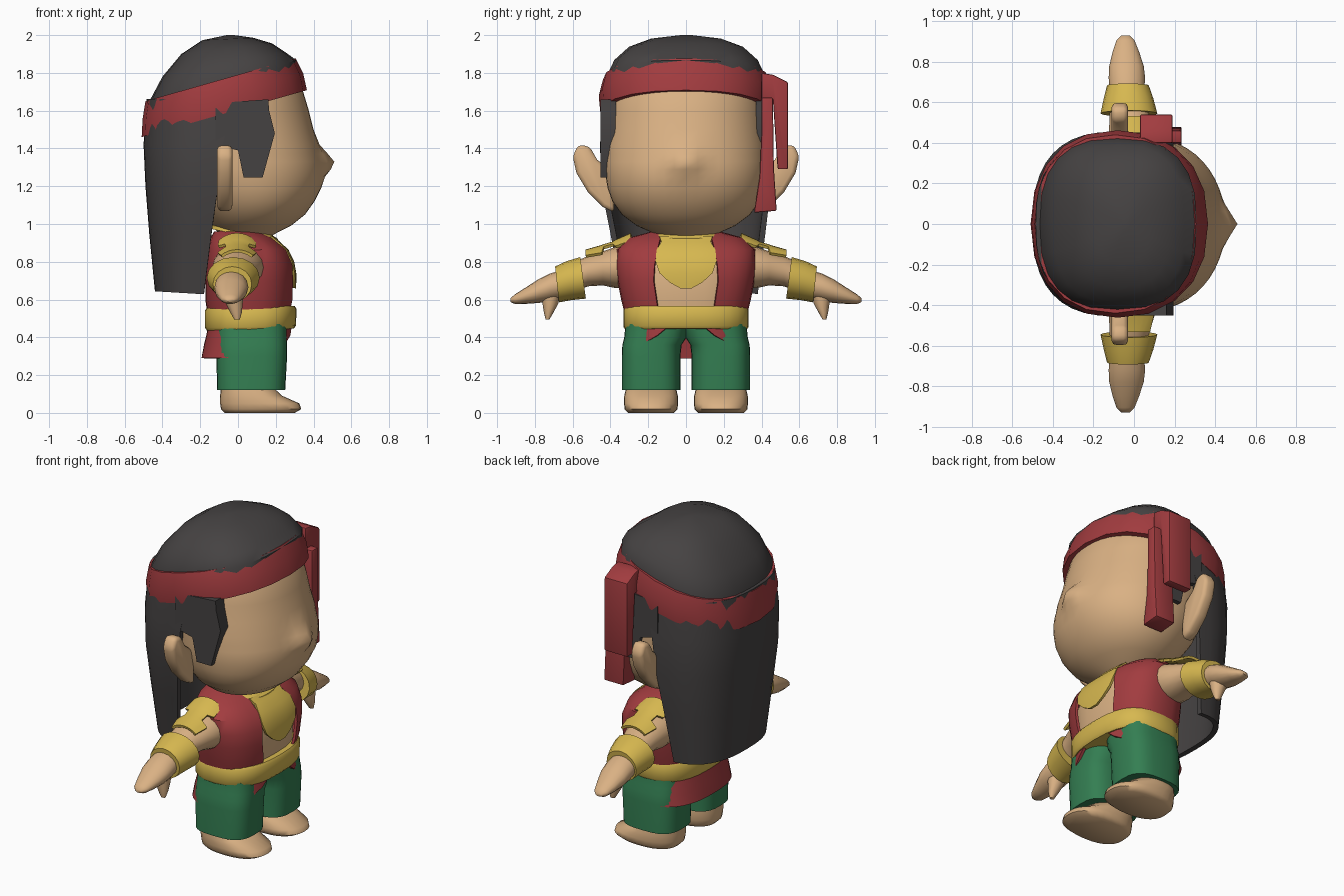
import bpy, bmesh, math

if "Cube" in bpy.data.objects:
    bpy.data.objects.remove(bpy.data.objects["Cube"])


def material(name, rgb):
    m = bpy.data.materials.new(name)
    m.diffuse_color = (*rgb, 1)
    m.use_nodes = True
    m.node_tree.nodes["Principled BSDF"].inputs["Base Color"].default_value = m.diffuse_color
    return m


SKIN = material("skin", (0.70, 0.44, 0.23))
HAIR = material("dark_hair", (0.060, 0.055, 0.055))
RED = material("red_cloth", (0.36, 0.045, 0.050))
GOLD = material("gold", (0.68, 0.48, 0.080))
GREEN = material("green_cloth", (0.034, 0.21, 0.085))


def power(c, n):
    return math.copysign(abs(c) ** (2 / n), c)


def angles(segs, a0=None, a1=None):
    """Angles of a full loop, or of an arc from a0 to a1 inclusive."""
    if a0 is None:
        return [2 * math.pi * i / segs for i in range(segs)]
    return [a0 + (a1 - a0) * i / segs for i in range(segs + 1)]


def ring(z, xb, xf, ry, cy=0, slope=0, n=2.6, angs=None, segs=28):
    """Level rounded-box ring from back xb to front xf; slope tilts it in x."""
    cx, rx = (xb + xf) / 2, (xf - xb) / 2
    pts = []
    for a in angs or angles(segs):
        x = cx + rx * power(math.cos(a), n)
        pts.append((x, cy + ry * power(math.sin(a), n), z + slope * x))
    return pts


def limb(y, cz, cx, rx, rz, lean=0, angs=None):
    """Upright ring across a limb running along y."""
    return [(cx + rx * math.cos(a), y + lean * math.sin(a), cz + rz * math.sin(a))
            for a in angs or angles(16)]


def front_angle(w, ry, n=2.6):
    """Angle at which a ring of half width ry reaches y = w."""
    return math.asin(min(1, w / ry) ** (n / 2))


def finish(name, bm, mat, mirror=False, thick=0, bevel=0, smooth=40):
    bmesh.ops.recalc_face_normals(bm, faces=bm.faces)
    me = bpy.data.meshes.new(name)
    bm.to_mesh(me)
    bm.free()
    me.materials.append(mat)
    ob = bpy.data.objects.new(name, me)
    bpy.context.collection.objects.link(ob)
    bpy.ops.object.select_all(action='DESELECT')
    ob.select_set(True)
    bpy.context.view_layer.objects.active = ob
    mods = []
    if thick:
        m = ob.modifiers.new("thickness", 'SOLIDIFY')
        m.thickness, m.offset = thick, 0
        mods.append(m.name)
    if bevel:
        m = ob.modifiers.new("soft_edges", 'BEVEL')
        m.width, m.segments = bevel, 2
        mods.append(m.name)
    if mirror:
        m = ob.modifiers.new("other_side", 'MIRROR')
        m.use_axis = (False, True, False)
        m.use_mirror_merge = False
        mods.append(m.name)
    for m in mods:
        bpy.ops.object.modifier_apply(modifier=m)
    bpy.ops.object.shade_smooth_by_angle(angle=math.radians(smooth))
    return ob


def loft(name, rings, mat, closed=True, caps=True, tube=False, **kw):
    """Skin a list of rings; closed joins each loop, tube joins last to first."""
    bm = bmesh.new()
    rows = [[bm.verts.new(p) for p in r] for r in rings]
    k = len(rows[0])
    pairs = list(zip(rows, rows[1:])) + ([(rows[-1], rows[0])] if tube else [])
    for a, b in pairs:
        for i in range(k if closed else k - 1):
            j = (i + 1) % k
            bm.faces.new((a[i], a[j], b[j], b[i]))
    if closed and caps and not tube:
        bm.faces.new(rows[0])
        bm.faces.new(rows[-1])
    return finish(name, bm, mat, **kw)


def prism(name, poly, lo, hi, axis, mat, **kw):
    """Extrude a polygon along x (poly in y,z) or along y (poly in x,z)."""
    bm = bmesh.new()
    put = (lambda p, d: (d, *p)) if axis == 'x' else (lambda p, d: (p[0], d, p[1]))
    a = [bm.verts.new(put(p, lo)) for p in poly]
    b = [bm.verts.new(put(p, hi)) for p in poly]
    bm.faces.new(a)
    bm.faces.new(b)
    for i in range(len(poly)):
        j = (i + 1) % len(poly)
        bm.faces.new((a[i], a[j], b[j], b[i]))
    return finish(name, bm, mat, **kw)


# Head with a soft nose bump
head = [(.90, -.05, .12, .08), (.95, -.10, .20, .17), (.99, -.14, .28, .26),
        (1.05, -.20, .355, .34), (1.12, -.25, .405, .39), (1.19, -.30, .44, .415),
        (1.25, -.33, .45, .425), (1.29, -.34, .45, .43), (1.33, -.35, .445, .43),
        (1.37, -.37, .435, .43), (1.42, -.38, .425, .43), (1.5, -.40, .40, .42),
        (1.6, -.42, .375, .415), (1.7, -.41, .345, .40), (1.8, -.30, .28, .34)]
rings = []
for r in head:
    rings.append([(x + (.065 * math.exp(-(y / .07) ** 2 - ((z - 1.33) / .06) ** 2) if x > .2 else 0),
                   y, z) for x, y, z in ring(*r, n=2.1, segs=48)])
loft("head", rings, SKIN, smooth=60)

# Ears
ear = [(.38, 1.06), (.44, 1.09), (.52, 1.17), (.58, 1.27), (.60, 1.36),
       (.57, 1.42), (.51, 1.41), (.47, 1.34), (.38, 1.27)]
prism("ears", ear, -.11, -.03, 'x', SKIN, mirror=True, bevel=.022, smooth=60)

# Hair: crown, long back sheet, side locks
crown = [(1.66, -.46, .31, .425, .28), (1.78, -.47, .31, .425, .28), (1.86, -.40, .25, .39, .20),
         (1.935, -.30, .18, .31, .117), (1.982, -.19, .08, .19, .05), (2.0, -.06, -.02, .03, 0)]
loft("hair_crown", [ring(z, b, f, ry, 0, s, segs=24) for z, b, f, ry, s in crown], HAIR, smooth=50)
back_arc = angles(20, math.pi / 2, 3 * math.pi / 2)
sheet = [(1.66, -.47, -.02, .425, 0), (1.42, -.485, -.08, .44, 0), (1.2, -.475, -.105, .435, 0),
         (.95, -.455, -.14, .395, .01), (.62, -.425, -.18, .345, .02)]
loft("hair_back", [ring(z, b, 2 * f - b, ry, cy, -.06 if z < .7 else 0, angs=back_arc)
                   for z, b, f, ry, cy in sheet], HAIR, closed=False, thick=.03)
lock = [(-.12, 1.64), (.16, 1.66), (.165, 1.60), (.195, 1.48), (.13, 1.245), (.03, 1.245),
        (.0, 1.39), (-.12, 1.42)]
prism("side_locks", lock, .37, .452, 'y', HAIR, mirror=True, smooth=30)

# Headband and its knotted tails
band = [(1.605, -.46, .33, .42), (1.605, -.51, .365, .453), (1.70, -.505, .345, .462),
        (1.79, -.49, .305, .44), (1.79, -.45, .27, .40)]
loft("headband", [ring(z, b, f, ry, 0, .284, n=2.3, segs=20) for z, b, f, ry in band],
     RED, tube=True, smooth=30)
short_tail = [(.40, 1.80), (.46, 1.79), (.54, 1.75), (.54, 1.29), (.485, 1.29), (.46, 1.66), (.40, 1.66)]
prism("headband_short_tail", short_tail, .03, .19, 'x', RED, bevel=.008, smooth=30)
long_tail = [(.40, 1.67), (.46, 1.67), (.465, 1.30), (.48, 1.07), (.36, 1.06), (.39, 1.25), (.40, 1.5)]
prism("headband_long_tail", long_tail, .10, .235, 'x', RED, bevel=.008, smooth=30)

# Torso
torso = [(.45, -.13, .26, .29), (.6, -.13, .268, .30), (.75, -.13, .275, .31),
         (.85, -.12, .24, .28), (.92, -.10, .17, .20), (.96, -.08, .13, .12)]
loft("torso", [ring(*r) for r in torso], SKIN)


def open_front(name, rows, mat):
    """Cloth wrapped round the body, open at the front by half width w."""
    rings = []
    for z, b, f, ry, w in rows:
        a = front_angle(w, ry)
        rings.append(ring(z, b, f, ry, angs=angles(28, a, 2 * math.pi - a)))
    return loft(name, rings, mat, closed=False, thick=.016)


open_front("vest", [(.50, -.15, .27, .31, .14), (.60, -.165, .293, .335, .155), (.70, -.165, .297, .355, .17),
                    (.78, -.165, .292, .365, .165), (.86, -.155, .255, .36, .15),
                    (.92, -.14, .18, .30, .135), (.955, -.12, .12, .17, .12)], RED)
open_front("vest_skirt", [(.46, -.15, .28, .31, .09), (.41, -.16, .283, .315, .15),
                          (.36, -.172, .287, .322, .235), (.29, -.185, .288, .33, .318)], RED)

# Belt
belt = [(.44, -.165, .295, .322), (.455, -.175, .307, .332), (.545, -.175, .31, .332), (.56, -.165, .30, .322)]
loft("belt", [ring(z, b, f, ry, 0, .02) for z, b, f, ry in belt], GOLD, smooth=50)

# Chest plate and collar
plate = [(.66, .30, .36, .03), (.69, .301, .36, .085), (.74, .301, .36, .14), (.80, .29, .36, .16),
         (.86, .261, .35, .155), (.90, .217, .32, .13), (.93, .185, .29, .14)]
rings = []
for z, f, ry, w in plate:
    a = front_angle(w, ry)
    rings.append(ring(z, -.17, f, ry, angs=angles(10, -a, a)))
loft("chest_plate", rings, GOLD, closed=False, thick=.015)
collar = [(.945, -.155, .215, .185), (.965, -.15, .21, .18), (.985, -.12, .16, .15), (.95, -.12, .16, .15)]
loft("collar", [ring(z, b, f, ry, 0, -.2) for z, b, f, ry in collar], GOLD, tube=True)

# Trouser legs
legs = [(.12, -.11, .25, .155, .185), (.30, -.115, .26, .155, .185),
        (.36, -.115, .26, .157, .18), (.40, -.115, .26, .165, .162), (.47, -.115, .26, .165, .155)]
loft("trouser_legs", [ring(*r, n=3) for r in legs], GREEN, mirror=True)

# Feet
feet = [(0, -.07, .30, .12), (.02, -.09, .335, .14), (.05, -.095, .325, .143),
        (.09, -.095, .235, .142), (.14, -.09, .18, .13)]
loft("feet", [ring(z, b, f, ry, .185, n=2.4) for z, b, f, ry in feet], SKIN, mirror=True, smooth=60)

# Arms, bracers, hands and thumbs
arm = [(.30, .775, .0, .135, .11), (.37, .77, .0, .135, .11), (.44, .765, -.01, .115, .09),
       (.52, .75, -.02, .10, .08), (.60, .715, -.03, .09, .08)]
loft("arms", [limb(*r) for r in arm], SKIN, mirror=True)
bracer = [(.545, .715, -.025, .14, .11, .015), (.62, .70, -.027, .122, .103, .013),
          (.683, .68, -.03, .103, .095, .01)]
loft("bracers", [limb(*r) for r in bracer], GOLD, mirror=True)
hand = [(.66, .68, -.035, .085, .075), (.72, .665, -.035, .09, .073), (.78, .645, -.037, .085, .063),
        (.85, .62, -.04, .065, .043), (.905, .602, -.042, .045, .026), (.93, .597, -.042, .02, .01)]
loft("hands", [limb(*r) for r in hand], SKIN, mirror=True, smooth=60)
thumb = [(.64, -.09, .03, .055, .715), (.58, -.065, .025, .042, .718),
         (.53, -.04, .02, .025, .727), (.495, -.02, .01, .01, .733)]
loft("thumbs", [ring(*r, n=2, segs=12) for r in thumb], SKIN, mirror=True, smooth=60)

# Shoulder guards, narrow in the middle
guard = [(.29, .795, .14, .15, 42), (.37, .785, .145, .125, 42), (.385, .782, .14, .118, 26),
         (.435, .775, .13, .11, 26), (.445, .773, .13, .108, 50), (.53, .755, .115, .102, 44)]
rings = []
for y, cz, rx, rz, half in guard:
    h = math.radians(half)
    rings.append(limb(y, cz, -.005, rx, rz, 0, angles(8, math.pi / 2 - h, math.pi / 2 + h)))
loft("shoulder_guards", rings, GOLD, closed=False, thick=.016, mirror=True)
